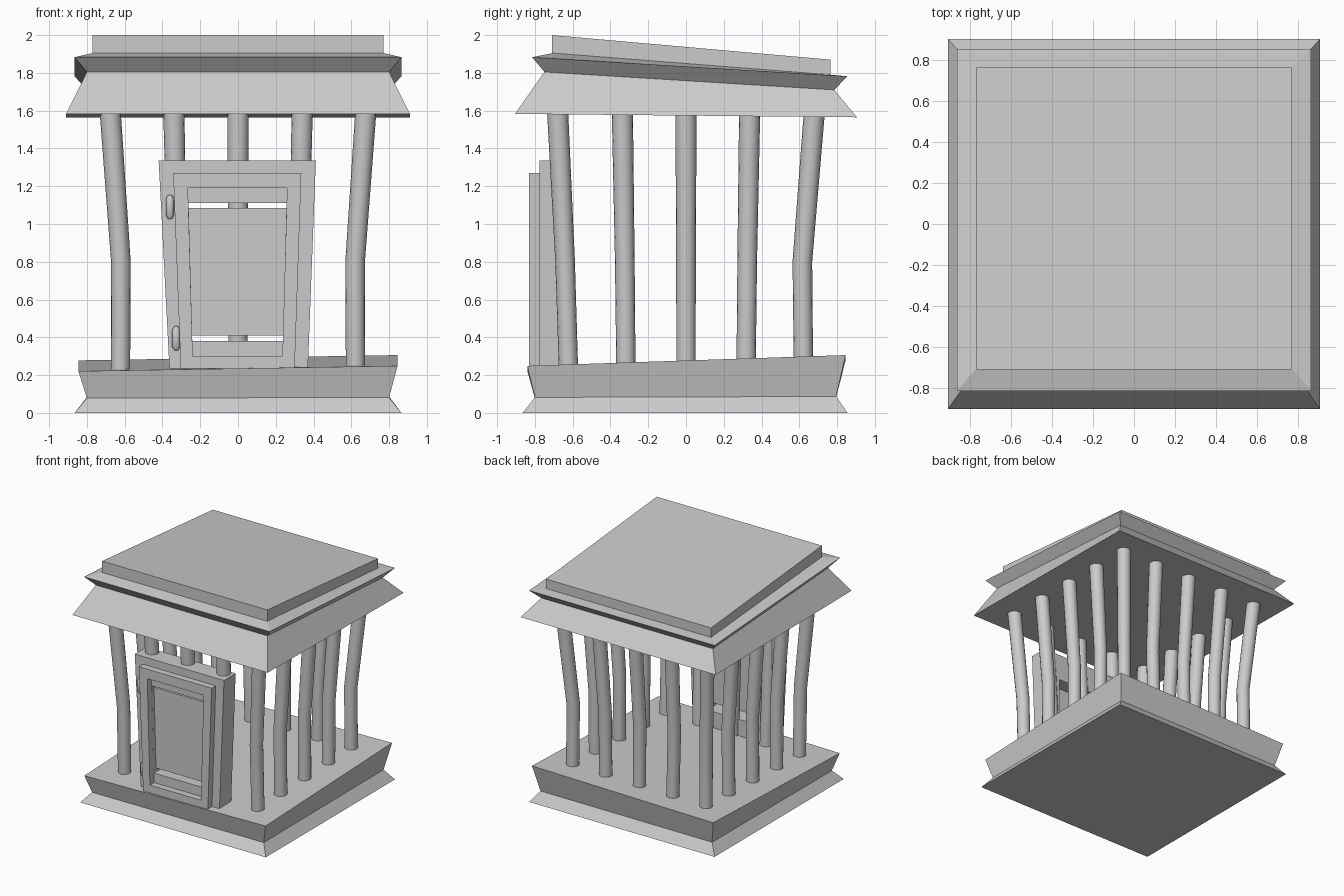
import bpy
import bmesh
import math
from mathutils import Vector

cube = bpy.data.objects.get("Cube")
if cube:
    bpy.data.objects.remove(cube, do_unlink=True)

# Single stone grey
grey = bpy.data.materials.new("stone grey")
grey.use_nodes = True
COLOUR = (0.6, 0.6, 0.6, 1)
grey.diffuse_color = COLOUR
grey.node_tree.nodes["Principled BSDF"].inputs["Base Color"].default_value = COLOUR


def loft(name, rings, closed=False, smooth=False):
    """Skin equal-sized point rings; cap the ends, or join last to first if closed."""
    bm = bmesh.new()
    loops = [[bm.verts.new(p) for p in ring] for ring in rings]
    pairs = list(zip(loops, loops[1:]))
    if closed:
        pairs.append((loops[-1], loops[0]))
    else:
        bm.faces.new(loops[0])
        bm.faces.new(loops[-1])
    n = len(loops[0])
    for a, b in pairs:
        for i in range(n):
            j = (i + 1) % n
            bm.faces.new((a[i], a[j], b[j], b[i]))
    bmesh.ops.recalc_face_normals(bm, faces=bm.faces)
    mesh = bpy.data.meshes.new(name)
    bm.to_mesh(mesh)
    bm.free()
    mesh.materials.append(grey)
    obj = bpy.data.objects.new(name, mesh)
    bpy.context.collection.objects.link(obj)
    if smooth:
        bpy.ops.object.select_all(action='DESELECT')
        obj.select_set(True)
        bpy.context.view_layer.objects.active = obj
        bpy.ops.object.shade_smooth_by_angle(angle=math.radians(40))
    return obj


def slab_ring(hx, y0, y1, zf, zb, tilt=0.0):
    """Rectangle with its own front and back heights, tilted a little across x."""
    return [(-hx, y0, zf - tilt), (hx, y0, zf + tilt),
            (hx, y1, zb + tilt), (-hx, y1, zb - tilt)]


def trapezoid(y, z0, z1, bottom, top):
    """Upright four-sided outline at depth y; bottom and top are x ranges."""
    return [(bottom[0], y, z0), (bottom[1], y, z0), (top[1], y, z1), (top[0], y, z1)]


# Plinth: splayed foot, flared block with a slanting top
loft("base", [
    slab_ring(0.865, -0.865, 0.855, 0.0, 0.0),
    slab_ring(0.80, -0.80, 0.795, 0.08, 0.085, 0.002),
    slab_ring(0.845, -0.84, 0.845, 0.235, 0.292, 0.014),
])

# Roof: skirt, flared cornice and sloping cap
loft("roof", [
    slab_ring(0.91, -0.905, 0.905, 1.583, 1.565),
    slab_ring(0.80, -0.75, 0.785, 1.805, 1.71),
    slab_ring(0.865, -0.815, 0.855, 1.883, 1.782),
    slab_ring(0.77, -0.705, 0.765, 1.905, 1.79),
])
loft("roof_cap", [
    slab_ring(0.77, -0.71, 0.765, 1.90, 1.785),
    slab_ring(0.77, -0.71, 0.765, 2.0, 1.87),
])


def pillar(name, i, j):
    """Bent pole at grid place i, j (each -2 to 2), leaning out at the top."""
    def place(k, outer, inner):
        return math.copysign(outer if abs(k) == 2 else inner * abs(k), k)

    def front_or_back(back, front, k):
        return front if k == -2 else back

    path = [
        (place(i, 0.622, 0.312), place(j, 0.622, 0.318), 0.225, 0.051),
        (place(i, 0.62, 0.322),
         place(j, front_or_back(0.616, 0.64, j), 0.324), 0.80, 0.052),
        (place(i, 0.677, 0.34), place(j, 0.68, 0.337), 1.60, 0.056),
    ]
    rings = []
    for x, y, z, r in path:
        c = Vector((x, y, z))
        rings.append([c + Vector((r * math.cos(a), r * math.sin(a), 0))
                      for a in (math.tau * s / 16 for s in range(16))])
    loft(name, rings, smooth=True)


# Pillars all round the edge of the floor
for i in range(-2, 3):
    for j in range(-2, 3):
        if max(abs(i), abs(j)) == 2:
            pillar(f"pillar_{i + 3}_{j + 3}", i, j)


def window_frame(name, y0, y1, outer, inner):
    """Rectangular tube: outer and inner outlines joined through the depth."""
    loft(name, [trapezoid(y0, *outer), trapezoid(y1, *outer),
                trapezoid(y1, *inner), trapezoid(y0, *inner)], closed=True)


# Doorway: deep surround, thinner door in front, loose panel in the opening
window_frame("door_surround", -0.775, -0.62,
             (0.235, 1.335, (-0.363, 0.37), (-0.42, 0.412)),
             (0.38, 1.11, (-0.242, 0.238), (-0.262, 0.257)))
window_frame("door_leaf", -0.83, -0.775,
             (0.235, 1.27, (-0.303, 0.30), (-0.343, 0.335)),
             (0.30, 1.19, (-0.24, 0.235), (-0.265, 0.26)))
loft("door_panel", [trapezoid(y, 0.41, 1.085, (-0.245, 0.24), (-0.262, 0.258))
                    for y in (-0.745, -0.70)])

# Hinges on the door edge
HINGE = [(-0.064, 0.009), (-0.045, 0.022), (0.045, 0.022), (0.064, 0.009)]
for name, x, z in (("upper_hinge", -0.36, 1.09), ("lower_hinge", -0.327, 0.395)):
    loft(name, [[(x + r * math.cos(a), -0.79 + r * math.sin(a), z + h)
                 for a in (math.tau * s / 10 for s in range(10))]
                for h, r in HINGE], smooth=True)
